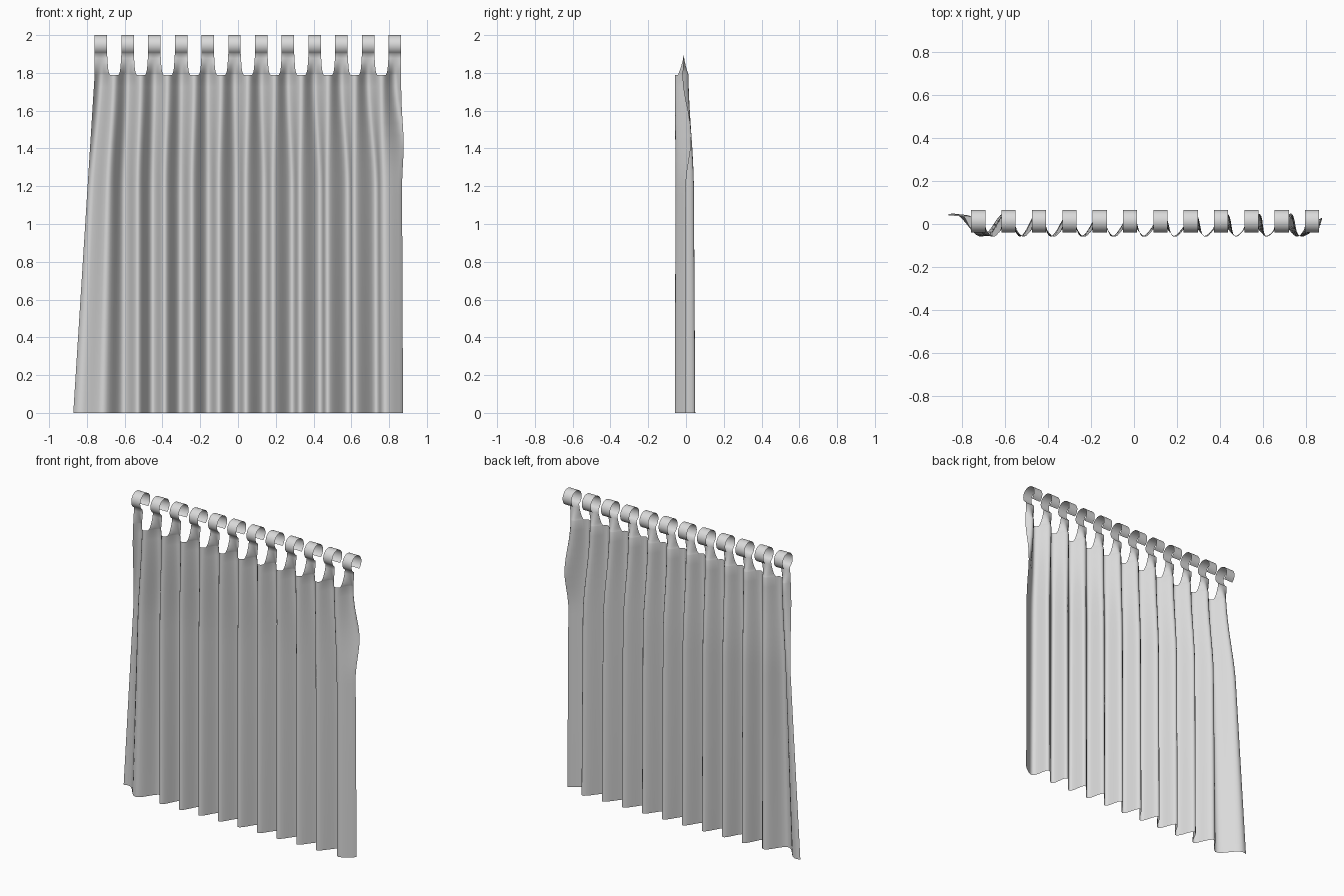
import bpy
import bmesh
from math import sin, cos, pi, radians

if "Cube" in bpy.data.objects:
    bpy.data.objects.remove(bpy.data.objects["Cube"], do_unlink=True)

TABS = 12
FIRST = -0.726          # centre of the first tab
PITCH = 0.1415          # distance between tabs
HEM = 1.79              # bottom of the notches
NECK = 1.9              # where the loops start
TAB_HALF = 0.033        # half width of a loop
ROOT_HALF = 0.048       # half width of a tab where it meets the cloth
LAST = FIRST + PITCH * (TABS - 1)


def clamp(v):
    return max(0.0, min(1.0, v))


def smooth(v):
    v = clamp(v)
    return v * v * (3 - 2 * v)


def mix(a, b, t):
    return a + (b - a) * t


def cloth_point(u, z):
    """Pleated cloth: u runs along the rail, z is the height."""
    drop = (HEM - z) / HEM
    settle = smooth((HEM - z) / 0.6)
    across = (u - FIRST) / (LAST - FIRST)
    lag = mix(-0.02, 0.02, across) + 0.045 * clamp((u - 0.7) / 0.16) ** 2
    phase = 2 * pi * (u - FIRST - lag * settle) / PITCH
    depth = mix(0.036, 0.046, settle) + 0.008 * drop
    middle = mix(-0.023, -0.008, settle) + 0.003 * drop
    # left edge flares outward, right-hand pleats lean over
    flare = 0.113 * drop * clamp(1 - (u - FIRST + TAB_HALF) / 0.21) ** 2
    lean = 0.02 * clamp(across) * settle * cos(phase)
    return (u - flare + lean + 0.008 * drop * clamp(across) ** 4,
            middle + depth * cos(phase), z)


def tab_half(z):
    """Half width of a tab, rounded out toward the notch bottom."""
    r = clamp((NECK - z) / (NECK - HEM))
    return TAB_HALF + 0.007 * r + (ROOT_HALF - TAB_HALF - 0.007) * r ** 8


bm = bmesh.new()

# columns: (position, tab index or None, place across the tab)
columns = []
for i in range(TABS):
    centre = FIRST + i * PITCH
    for k in range(11):
        a = k / 5 - 1
        outer = (i == 0 and a < 0) or (i == TABS - 1 and a > 0)
        columns.append((centre + a * (TAB_HALF if outer else ROOT_HALF), i, a))
    if i < TABS - 1:
        gap = PITCH - 2 * ROOT_HALF
        for k in range(1, 5):
            columns.append((centre + ROOT_HALF + gap * k / 5, None, 0))

# pleated body
ROWS = 28
strips = []
for u, i, a in columns:
    strip = [bm.verts.new(cloth_point(u, HEM * r / ROWS)) for r in range(ROWS + 1)]
    if i is not None:
        centre = FIRST + i * PITCH
        outer = (i == 0 and a < 0) or (i == TABS - 1 and a > 0)
        root_y = cloth_point(u, HEM)[1]
        # tab rising from the cloth to the neck
        for r in (0.04, 0.1, 0.18, 0.3, 0.45, 0.6, 0.8):
            z = mix(HEM, NECK, r)
            half = TAB_HALF if outer else tab_half(z)
            y = mix(-0.012, root_y, (1 - r) ** 1.5)
            strip.append(bm.verts.new((centre + a * half, y, z)))
        # open loop over the rail
        for k in range(25):
            ang = radians(mix(240, -55, k / 24))
            strip.append(bm.verts.new((centre + a * TAB_HALF,
                                       0.013 + 0.053 * cos(ang),
                                       1.947 + 0.053 * sin(ang))))
    strips.append(strip)

for left, right in zip(strips, strips[1:]):
    for r in range(min(len(left), len(right)) - 1):
        bm.faces.new((left[r], right[r], right[r + 1], left[r + 1]))

mesh = bpy.data.meshes.new("curtain")
bm.to_mesh(mesh)
bm.free()
curtain = bpy.data.objects.new("curtain", mesh)
bpy.context.collection.objects.link(curtain)

# plain cloth colour
cloth = bpy.data.materials.new("light grey cloth")
cloth.use_nodes = True
colour = (0.7, 0.7, 0.7, 1)
cloth.diffuse_color = colour
shader = next(n for n in cloth.node_tree.nodes if n.type == "BSDF_PRINCIPLED")
shader.inputs["Base Color"].default_value = colour
mesh.materials.append(cloth)

for face in mesh.polygons:
    face.use_smooth = True
